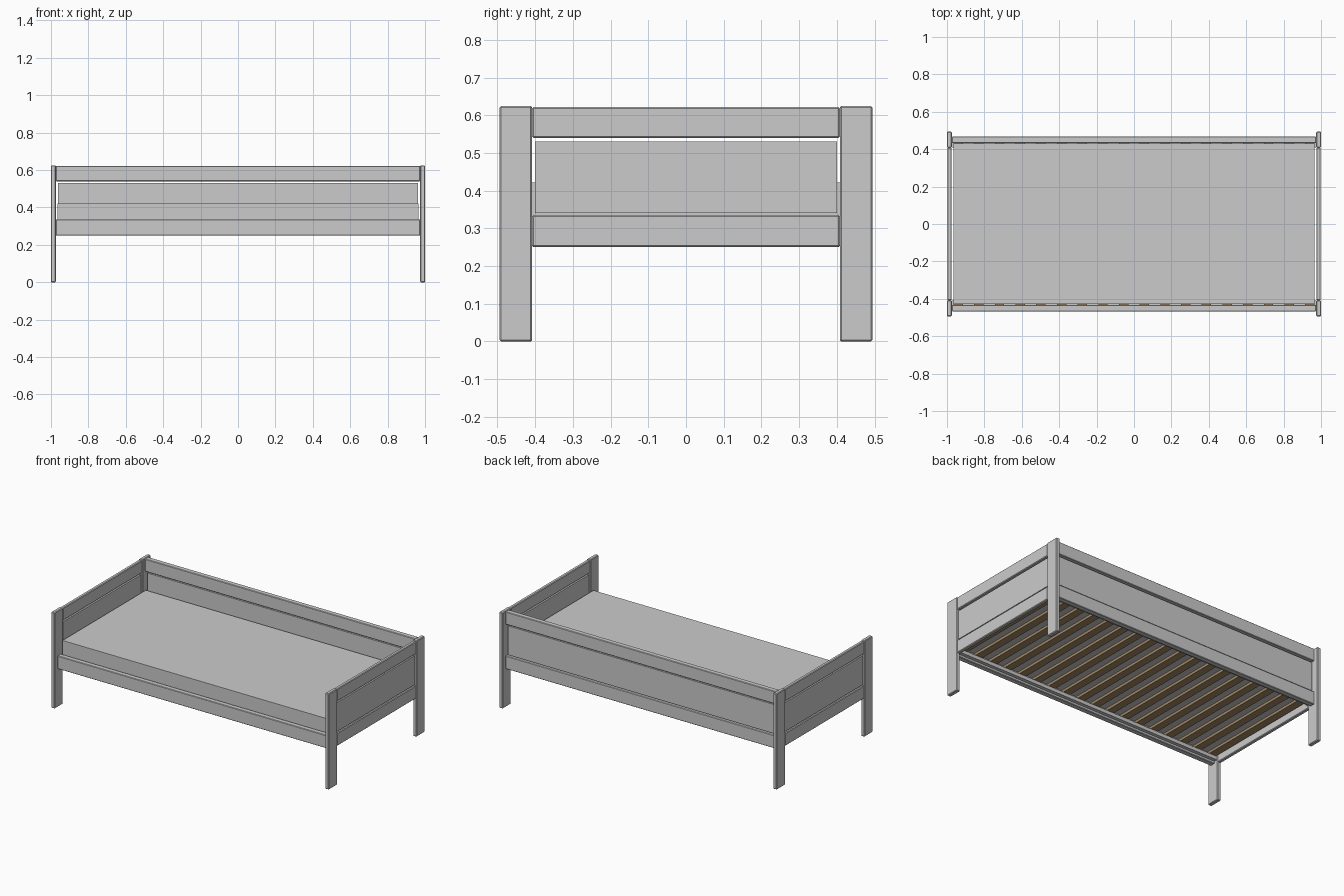
import bpy
import bmesh
from mathutils import Vector

old = bpy.data.objects.get("Cube")
if old:
    bpy.data.objects.remove(old, do_unlink=True)


def material(name, rgb):
    mat = bpy.data.materials.new(name)
    mat.use_nodes = True
    colour = (*rgb, 1)
    mat.diffuse_color = colour
    mat.node_tree.nodes["Principled BSDF"].inputs["Base Color"].default_value = colour
    return mat


grey = material("light grey", (0.6, 0.6, 0.6))
brown = material("slat brown", (0.36, 0.25, 0.13))


def box(name, x, y, z, mat=grey, bevel=0.0):
    """Box spanning the given (low, high) ranges, with optional chamfered edges."""
    low, high = map(Vector, zip(x, y, z))
    mesh = bpy.data.meshes.new(name)
    bm = bmesh.new()
    bmesh.ops.create_cube(bm, size=1)
    bmesh.ops.scale(bm, vec=high - low, verts=bm.verts)
    if bevel:
        bmesh.ops.bevel(bm, geom=bm.edges[:], offset=bevel, segments=1, affect='EDGES')
    bm.to_mesh(mesh)
    bm.free()
    mesh.materials.append(mat)
    obj = bpy.data.objects.new(name, mesh)
    obj.location = (low + high) / 2
    bpy.context.collection.objects.link(obj)
    return obj


def span(side, a, b):
    """Range from a to b, mirrored when side is -1."""
    return tuple(sorted((side * a, side * b)))


LOW_RAIL = (0.25, 0.335)
PANEL = (0.341, 0.53)
TOP_RAIL = (0.54, 0.622)
EDGE = 0.004

# Headboard and footboard: two posts, two rails and a thin panel each
for side, end in ((1, "left"), (-1, "right")):
    for depth, place in ((-1, "front"), (1, "back")):
        box(f"{end}_{place}_post", span(side, 0.974, 1), span(depth, 0.408, 0.494),
            (0, 0.625), bevel=EDGE)
    for label, height in (("lower", LOW_RAIL), ("upper", TOP_RAIL)):
        box(f"{end}_{label}_rail", span(side, 0.975, 0.998), (-0.408, 0.408),
            height, bevel=EDGE)
    box(f"{end}_panel", span(side, 0.98, 0.992), (-0.4, 0.4), PANEL)

# Long side rails with ledges for the slats
for depth, place in ((-1, "front"), (1, "back")):
    box(f"{place}_lower_rail", (-0.974, 0.974), span(depth, 0.433, 0.467),
        LOW_RAIL, bevel=0.003)
    box(f"{place}_slat_ledge", (-0.972, 0.972), span(depth, 0.41, 0.433), (0.265, 0.288))

# Tall back
box("back_upper_rail", (-0.974, 0.974), (0.433, 0.467), TOP_RAIL, bevel=0.003)
box("back_panel", (-0.962, 0.962), (0.442, 0.458), PANEL)

# Slatted base
COUNT = 18
STEP = 1.88 / (COUNT - 1)
for i in range(COUNT):
    centre = -0.94 + i * STEP
    box(f"slat_{i + 1}", (centre - 0.025, centre + 0.025), (-0.432, 0.432),
        (0.288, 0.305), brown)

# Mattress
box("mattress", (-0.965, 0.965), (-0.427, 0.43), (0.305, 0.422))
